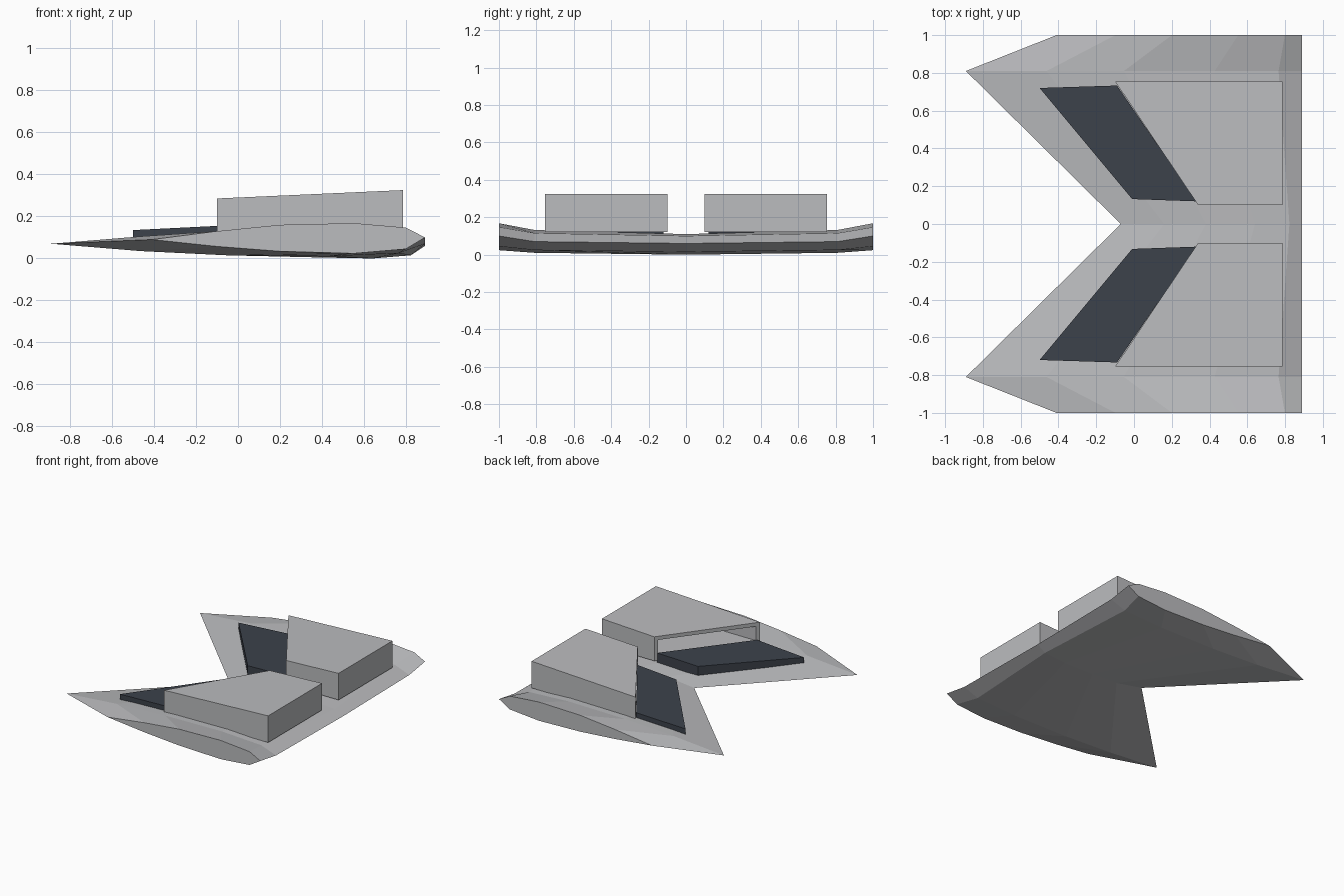
import bpy, bmesh
from mathutils import Vector

if "Cube" in bpy.data.objects:
    bpy.data.objects.remove(bpy.data.objects["Cube"], do_unlink=True)


def material(name, rgb):
    m = bpy.data.materials.new(name)
    m.use_nodes = True
    m.diffuse_color = (*rgb, 1)
    m.node_tree.nodes["Principled BSDF"].inputs["Base Color"].default_value = (*rgb, 1)
    return m


def finish(bm, name, mat, mirror=False):
    bmesh.ops.recalc_face_normals(bm, faces=bm.faces[:])
    mesh = bpy.data.meshes.new(name)
    bm.to_mesh(mesh)
    bm.free()
    mesh.materials.append(mat)
    ob = bpy.data.objects.new(name, mesh)
    bpy.context.collection.objects.link(ob)
    if mirror:
        mod = ob.modifiers.new("mirror", 'MIRROR')
        mod.use_axis = (False, True, False)
    return ob


def prism(bm, outline, bottom, top):
    """Straight-sided block whose bottom and top heights depend on x."""
    lo = [bm.verts.new((x, y, bottom(x))) for x, y in outline]
    hi = [bm.verts.new((x, y, top(x))) for x, y in outline]
    bm.faces.new(lo)
    bm.faces.new(hi)
    n = len(outline)
    return [bm.faces.new((lo[i], lo[(i + 1) % n], hi[(i + 1) % n], hi[i])) for i in range(n)]


grey = material("light grey", (0.5, 0.505, 0.52))
slate = material("dark slate", (0.045, 0.054, 0.07))

# Wing hull: airfoil sections from the centre out to the tip
TRAIL = 0.89
CHORD = (0, 0.24, 0.47, 0.74, 0.93, 1)
SECTIONS = {  # span: leading edge x, upper heights, lower heights
    0.0: (-0.07, (0.06, 0.085, 0.1, 0.11, 0.1, 0.06), (0.014, 0.005, 0, 0.015)),
    0.81: (-0.89, (0.07, 0.105, 0.125, 0.132, 0.115, 0.07), (0.035, 0.015, 0.01, 0.025)),
    1.0: (-0.41, (0.09, 0.13, 0.16, 0.168, 0.147, 0.1), (0.057, 0.034, 0.024, 0.045)),
}
bm = bmesh.new()
rings = []
for y in (-1.0, -0.81, 0.0, 0.81, 1.0):
    lead, upper, lower = SECTIONS[abs(y)]
    xs = [lead + (TRAIL - lead) * c for c in CHORD]
    loop = list(zip(xs, upper)) + list(zip(xs[1:-1], lower))[::-1]
    rings.append([bm.verts.new((x, y, z)) for x, z in loop])
for a, b in zip(rings, rings[1:]):
    for i in range(len(a)):
        j = (i + 1) % len(a)
        bm.faces.new((a[i], a[j], b[j], b[i]))
bm.faces.new(rings[0])
bm.faces.new(rings[-1])
finish(bm, "wing_hull", grey)

# Intake pods: wedge-fronted boxes, hollowed from the slanted mouth
bm = bmesh.new()
sides = prism(bm, [(-0.1, 0.755), (0.34, 0.1), (0.785, 0.1), (0.785, 0.755)],
              lambda x: 0.12, lambda x: 0.29 + 0.045 * x)
mouth = sides[0]
bmesh.ops.recalc_face_normals(bm, faces=bm.faces[:])
bmesh.ops.inset_region(bm, faces=[mouth], thickness=0.04)
back = bmesh.ops.extrude_discrete_faces(bm, faces=[mouth])["faces"][0]
for v in back.verts:
    v.co.x = 0.74
finish(bm, "intake_pods", grey, mirror=True)

# Dark ramp plates leading up to the intake mouths
bm = bmesh.new()
prism(bm, [(-0.5, 0.72), (-0.01, 0.132), (0.33, 0.12), (-0.09, 0.733)],
      lambda x: 0.09, lambda x: 0.16 + 0.05 * x)
finish(bm, "intake_ramps", slate, mirror=True)
